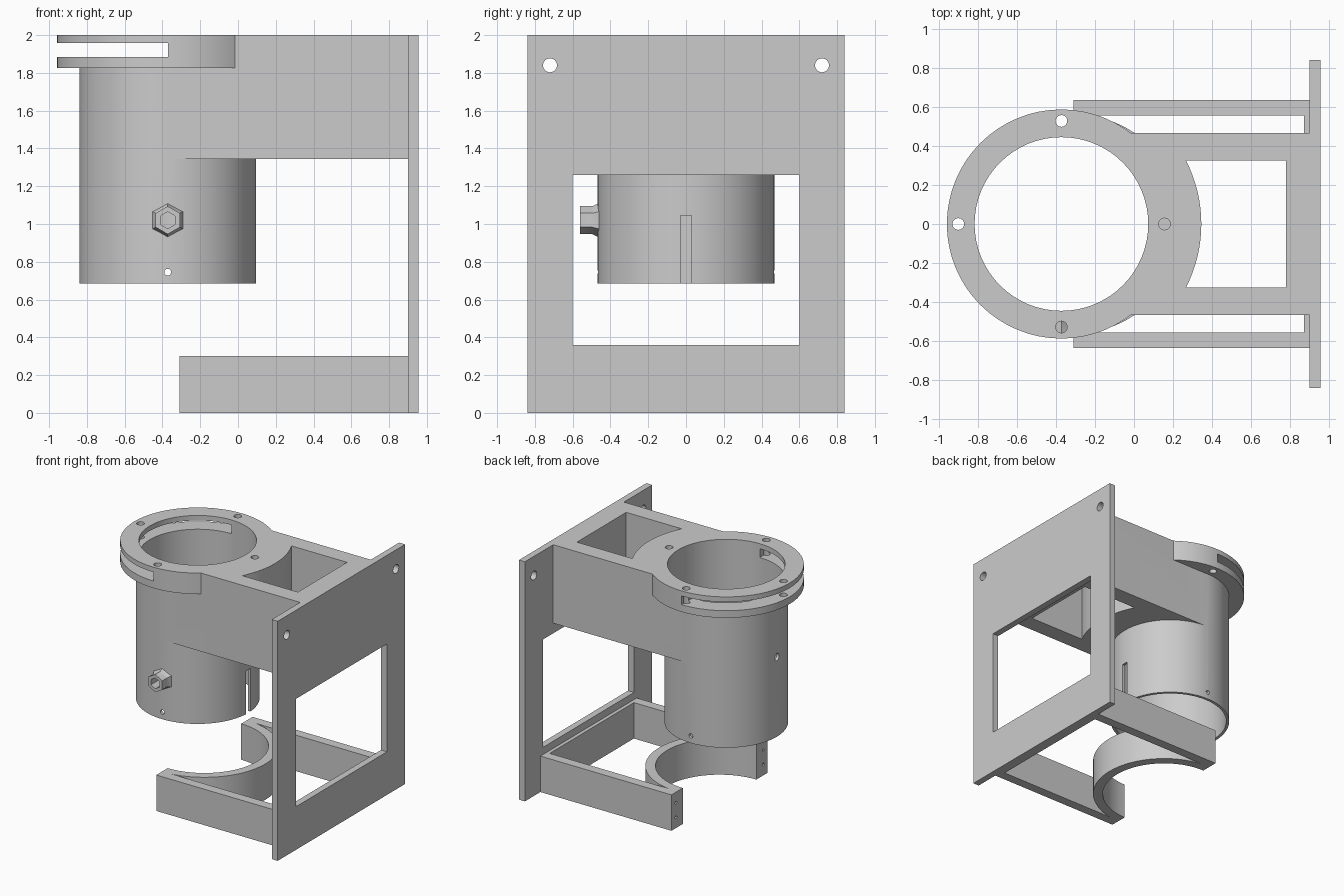
import bpy, bmesh
from math import pi, sin, cos, asin
from mathutils import Matrix

if "Cube" in bpy.data.objects:
    bpy.data.objects.remove(bpy.data.objects["Cube"])

grey = bpy.data.materials.new("plain grey")
grey.use_nodes = True
grey.diffuse_color = (0.6, 0.6, 0.6, 1)
grey.node_tree.nodes["Principled BSDF"].inputs["Base Color"].default_value = (0.6, 0.6, 0.6, 1)

CX = -0.372      # tube axis
CRADLE_X = -0.31  # cradle axis
TURN = {"x": Matrix.Rotation(pi / 2, 4, "Y"),
        "y": Matrix.Rotation(pi / 2, 4, "X"),
        "z": Matrix.Identity(4)}


def make(name, bm):
    bmesh.ops.recalc_face_normals(bm, faces=bm.faces)
    mesh = bpy.data.meshes.new(name)
    bm.to_mesh(mesh)
    bm.free()
    mesh.materials.append(grey)
    ob = bpy.data.objects.new(name, mesh)
    bpy.context.collection.objects.link(ob)
    return ob


def prism(name, points, z0, z1):
    bm = bmesh.new()
    face = bm.faces.new([bm.verts.new((x, y, z0)) for x, y in points])
    side = bmesh.ops.extrude_face_region(bm, geom=[face])["geom"]
    bmesh.ops.translate(bm, vec=(0, 0, z1 - z0),
                        verts=[v for v in side if isinstance(v, bmesh.types.BMVert)])
    return make(name, bm)


def box(name, x0, x1, y0, y1, z0, z1):
    return prism(name, [(x0, y0), (x1, y0), (x1, y1), (x0, y1)], z0, z1)


def rod(name, centre, r, length, axis="z", sides=24, r2=None):
    bm = bmesh.new()
    bmesh.ops.create_cone(bm, cap_ends=True, segments=sides, radius1=r,
                          radius2=r if r2 is None else r2, depth=length)
    bm.transform(Matrix.Translation(centre) @ TURN[axis])
    return make(name, bm)


def tall(name, r, z0, z1, x=CX, y=0, sides=64):
    return rod(name, (x, y, (z0 + z1) / 2), r, z1 - z0, sides=sides)


def arc(cx, r, a0, a1, n=32):
    return [(cx + r * cos(a0 + (a1 - a0) * i / n), r * sin(a0 + (a1 - a0) * i / n))
            for i in range(n + 1)]


def combine(target, parts, operation):
    for part in parts:
        part.hide_render = True
        mod = target.modifiers.new("join or cut", "BOOLEAN")
        mod.operation, mod.solver, mod.object = operation, "EXACT", part
        bpy.context.view_layer.objects.active = target
        bpy.ops.object.modifier_apply(modifier=mod.name)
        bpy.data.objects.remove(part)


def smooth(ob):
    bpy.ops.object.select_all(action="DESELECT")
    ob.select_set(True)
    bpy.context.view_layer.objects.active = ob
    bpy.ops.object.shade_smooth_by_angle(angle=pi / 6)


# Mounting plate with window and corner holes
plate = box("mounting_plate", 0.9, 0.955, -0.84, 0.84, 0, 2)
combine(plate, [box("window", 0.8, 1.1, -0.6, 0.6, 0.36, 1.26)]
        + [rod("screw_hole", (0.93, y, z), 0.037, 0.3, "x")
           for y in (-0.72, 0.72) for z in (0.16, 1.84)], "DIFFERENCE")

# Tube, flange, arm and hexagonal boss as one solid
holder = tall("tube_holder", 0.468, 0.685, 1.9)
combine(holder, [
    tall("flange", 0.587, 1.825, 2),
    box("arm", CX, 0.91, -0.466, 0.466, 1.345, 2),
    rod("boss_foot", (CX, -0.47, 1.02), 0.1, 0.05, "y", 6, 0.074),
    rod("boss", (CX, -0.5, 1.02), 0.074, 0.12, "y", 6),
], "UNION")

# Bore, arm pocket with a curved wall, flange slot, slit and holes
half = asin(0.325 / 0.717)
pocket = [(0.78, -0.325)] + arc(CX, 0.717, -half, half, 16) + [(0.78, 0.325)]
combine(holder, [
    tall("bore", 0.445, 0.5, 2.2),
    prism("pocket", pocket, 1.2, 2.2),
    box("flange_slot", -1.1, -0.37, -0.7, 0.7, 1.885, 1.958),
    box("slit", -0.1, 0.2, -0.028, 0.028, 0.6, 1.045),
    rod("boss_hole", (CX, -0.5, 1.02), 0.045, 0.3, "y", 6),
    rod("side_hole", (CX - 0.46, 0, 1.35), 0.03, 0.2, "x"),
    rod("pin_hole", (CX, 0, 0.745), 0.018, 1.2, "y"),
] + [tall("flange_hole", 0.03, 1.78, 2.2, CX + dx, dy, 24)
     for dx, dy in ((0.528, 0), (-0.528, 0), (0, 0.528), (0, -0.528))], "DIFFERENCE")
smooth(holder)

# Lower cradle: half ring between two arms and a back strip
ring = arc(CRADLE_X, 0.562, -pi / 2, pi / 2) + arc(CRADLE_X, 0.485, pi / 2, -pi / 2)
cradle = prism("lower_cradle", ring, 0, 0.3)
combine(cradle, [box("cradle_arm", CRADLE_X, 0.905, min(s * 0.555, s * 0.635),
                     max(s * 0.555, s * 0.635), 0, 0.3) for s in (-1, 1)]
        + [box("cradle_back", 0.87, 0.905, -0.6, 0.6, 0, 0.3)], "UNION")
combine(cradle, [rod("end_hole", (CRADLE_X, y, z), 0.012, 0.2, "x", 12)
                 for y in (-0.575, 0.575) for z in (0.09, 0.21)], "DIFFERENCE")
smooth(cradle)
smooth(plate)
